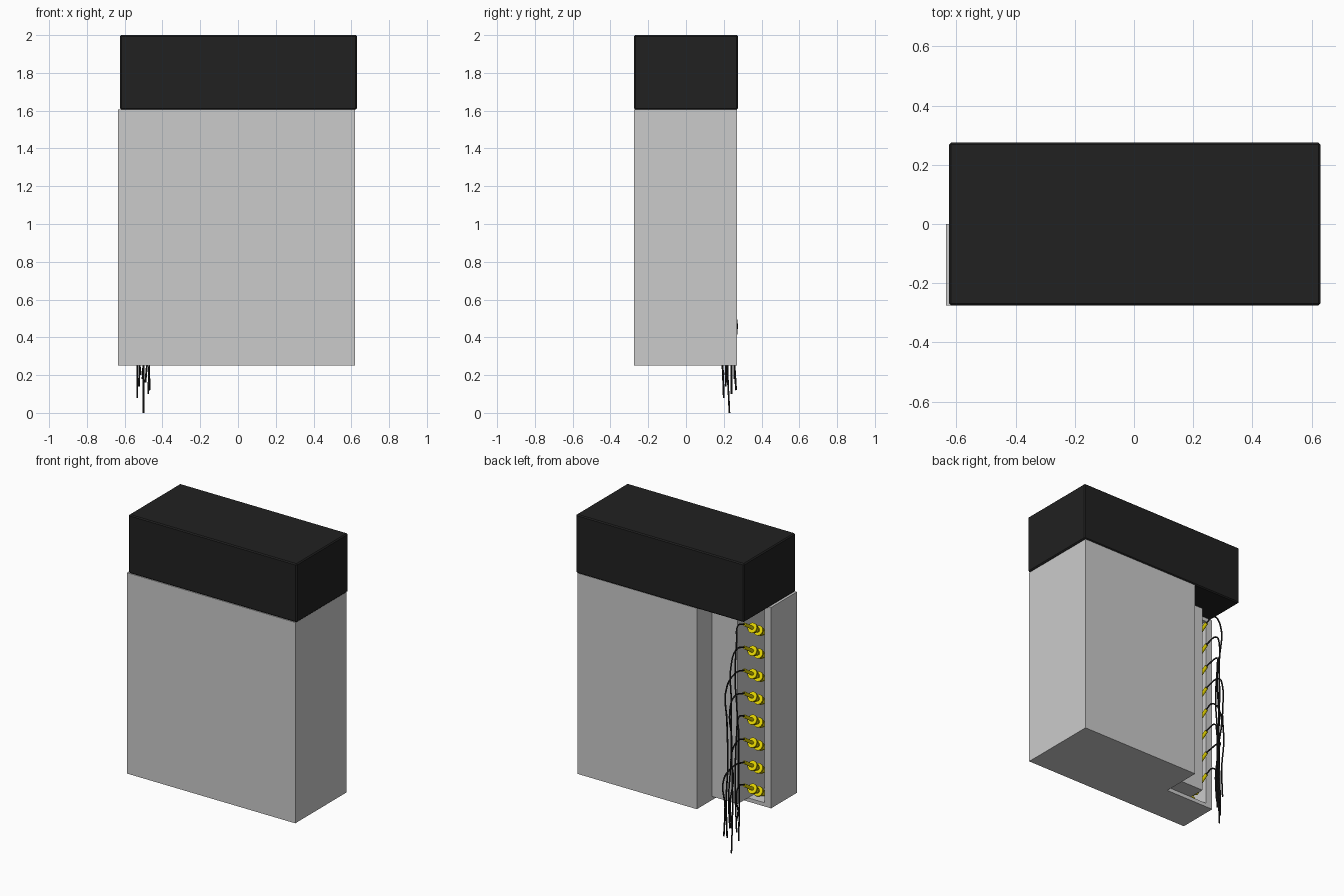
import bpy, bmesh, random
from mathutils import Vector, Matrix

if "Cube" in bpy.data.objects:
    bpy.data.objects.remove(bpy.data.objects["Cube"])

random.seed(4)


def material(name, rgb):
    m = bpy.data.materials.new(name)
    m.diffuse_color = (*rgb, 1)
    m.use_nodes = True
    m.node_tree.nodes["Principled BSDF"].inputs["Base Color"].default_value = m.diffuse_color
    return m


black = material("black", (0.015, 0.015, 0.015))
yellow = material("yellow", (0.8, 0.68, 0.0))


def finish(name, bm, mat=None):
    bmesh.ops.recalc_face_normals(bm, faces=bm.faces)
    me = bpy.data.meshes.new(name)
    bm.to_mesh(me)
    bm.free()
    ob = bpy.data.objects.new(name, me)
    bpy.context.collection.objects.link(ob)
    if mat:
        me.materials.append(mat)
    return ob


def prism(name, outline, z0, z1, mat=None):
    """Extrude a flat outline from z0 up to z1."""
    bm = bmesh.new()
    face = bm.faces.new([bm.verts.new((x, y, z0)) for x, y in outline])
    top = bmesh.ops.extrude_face_region(bm, geom=[face])["geom"]
    bmesh.ops.translate(bm, vec=(0, 0, z1 - z0),
                        verts=[v for v in top if isinstance(v, bmesh.types.BMVert)])
    return finish(name, bm, mat)


def box(name, x0, x1, y0, y1, z0, z1, mat=None):
    return prism(name, [(x0, y0), (x1, y0), (x1, y1), (x0, y1)], z0, z1, mat)


# Cabinet body with a notched back left corner
cabinet = prism("cabinet_body", [(-0.635, -0.275), (0.62, -0.275), (0.62, 0.27),
                                 (-0.27, 0.27), (-0.27, 0.0), (-0.635, 0.0)], 0.25, 1.605)

# Deep pocket behind the notch that holds the terminals
cutter = box("pocket_cutter", -0.585, -0.463, -0.18, 0.05, 0.275, 1.58)
cutter.hide_render = True
cut = cabinet.modifiers.new("pocket", "BOOLEAN")
cut.operation, cut.solver, cut.object = "DIFFERENCE", "EXACT", cutter
bpy.context.view_layer.objects.active = cabinet
bpy.ops.object.modifier_apply(modifier=cut.name)
bpy.data.objects.remove(cutter)

# Raised block beside the pocket
box("terminal_side_block", -0.463, -0.27, 0.0, 0.11, 0.275, 1.58)

# Black cap with slightly chamfered edges
cap = box("top_cap", -0.625, 0.63, -0.275, 0.275, 1.605, 2.0, black)
bev = cap.modifiers.new("chamfer", "BEVEL")
bev.width, bev.segments = 0.007, 1

# Tilted terminal bolts: a shaft with stacked nuts and washers
ROWS, PITCH = 8, 0.155
inner, outer = Vector((-0.505, -0.09, 0.285)), Vector((-0.505, 0.10, 0.41))
axis = (outer - inner).normalized()
length = (outer - inner).length
turn = axis.to_track_quat("Z", "Y").to_matrix().to_4x4()
# (distance along bolt, thickness, radius, sides)
stack = [(0.5, 1.0, 0.011, 12), (0.06, 0.12, 0.026, 6), (0.20, 0.05, 0.032, 16),
         (0.42, 0.12, 0.026, 6), (0.53, 0.05, 0.032, 16)]
bm = bmesh.new()
for i in range(ROWS):
    for t, thick, r, sides in stack:
        pos = inner.lerp(outer, t) + Vector((0, 0, i * PITCH))
        bmesh.ops.create_cone(bm, cap_ends=True, segments=sides, radius1=r, radius2=r,
                              depth=thick * length, matrix=Matrix.Translation(pos) @ turn)
finish("terminal_bolts", bm, yellow)

# Loose wires leaving each bolt, bending over and hanging down
ends = [0.20, 0.12, 0.16, 0.08, 0.18, 0.10, 0.0, 0.14]
xs = [-0.515, -0.468, -0.49, -0.533, -0.505, -0.475, -0.50, -0.525]
ys = [0.20, 0.265, 0.215, 0.20, 0.255, 0.24, 0.23, 0.21]
for i in range(ROWS):
    start = outer + Vector((0, -0.005, i * PITCH))
    cu = bpy.data.curves.new("wire", "CURVE")
    cu.dimensions = "3D"
    cu.bevel_depth, cu.bevel_resolution, cu.resolution_u = 0.005, 1, 5
    cu.use_fill_caps = True
    x, y, z = xs[i], ys[i], start.z
    pts = [start, (start.x, y - 0.04, z + 0.015), (x, y, z - 0.06)]
    steps = 2 + i // 2
    for k in range(1, steps):
        f = k / steps
        pts.append((x + random.uniform(-0.012, 0.012), y + random.uniform(-0.012, 0.004),
                    (z - 0.06) * (1 - f) + ends[i] * f))
    pts.append((x, y, ends[i]))
    sp = cu.splines.new("BEZIER")
    sp.bezier_points.add(len(pts) - 1)
    for p, co in zip(sp.bezier_points, pts):
        p.co = co
        p.handle_left_type = p.handle_right_type = "AUTO"
    cu.materials.append(black)
    bpy.context.collection.objects.link(bpy.data.objects.new(f"wire_{i + 1}", cu))
